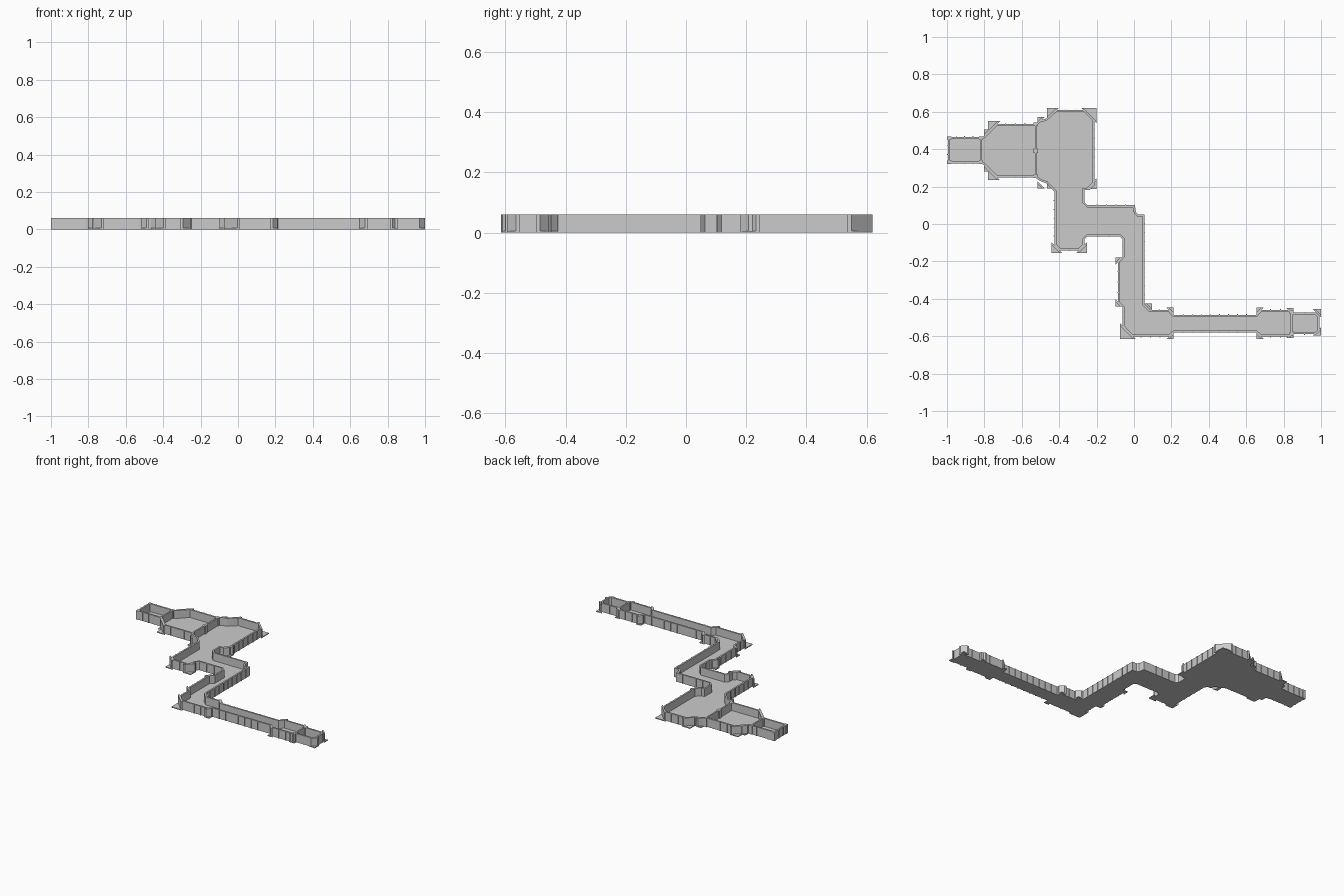
import bpy
import bmesh
from mathutils import Vector

FLOOR, TOP, HALF = 0.006, 0.06, 0.0055

# Wall centre line, clockwise from the west room
OUTLINE = [(-0.99, 0.33), (-0.99, 0.46), (-0.815, 0.46), (-0.80, 0.465), (-0.735, 0.53),
           (-0.53, 0.53), (-0.5, 0.55), (-0.47, 0.557), (-0.42, 0.603), (-0.262, 0.603),
           (-0.217, 0.558), (-0.217, 0.21), (-0.24, 0.187), (-0.27, 0.187), (-0.27, 0.115),
           (-0.25, 0.095), (0.0, 0.095), (0.005, 0.06), (0.02, 0.045), (0.05, 0.045),
           (0.05, -0.43), (0.085, -0.465), (0.187, -0.465), (0.212, -0.492), (0.653, -0.492),
           (0.678, -0.465), (0.835, -0.465), (0.85, -0.48), (0.97, -0.48), (0.985, -0.495),
           (0.985, -0.568), (0.97, -0.583), (0.85, -0.583), (0.835, -0.596), (0.678, -0.596),
           (0.653, -0.574), (0.212, -0.574), (0.187, -0.596), (-0.01, -0.596),
           (-0.055, -0.548), (-0.055, -0.445), (-0.08, -0.42), (-0.08, -0.2), (-0.055, -0.175),
           (-0.055, -0.08), (-0.075, -0.06), (-0.25, -0.06), (-0.27, -0.08), (-0.27, -0.11),
           (-0.295, -0.135), (-0.395, -0.135), (-0.42, -0.11), (-0.42, 0.175),
           (-0.465, 0.222), (-0.5, 0.235), (-0.53, 0.255), (-0.735, 0.255), (-0.80, 0.32),
           (-0.815, 0.33)]

# Floor tile corners left outside the diagonal walls: x, y, inward x, inward y, leg
CORNERS = [(-0.78, 0.55, 1, -1, .05), (-0.78, 0.235, 1, 1, .05),
           (-0.802, 0.505, 1, -1, .025), (-0.802, 0.28, 1, 1, .025),
           (-0.515, 0.572, 1, -1, .025), (-0.465, 0.62, 1, -1, .05),
           (-0.2, 0.62, -1, -1, .07), (-0.2, 0.187, -1, 1, .045),
           (-0.515, 0.19, 1, 1, .025), (-0.465, 0.19, 1, 1, .025),
           (-0.442, -0.155, 1, 1, .045), (-0.25, -0.155, -1, 1, .045),
           (-0.1, -0.18, 1, -1, .025), (-0.1, -0.44, 1, 1, .025),
           (-0.075, -0.615, 1, 1, .072), (0.095, -0.425, -1, -1, .027),
           (0.212, -0.447, -1, -1, .025), (0.212, -0.615, -1, 1, .025),
           (0.655, -0.447, 1, -1, .025), (0.655, -0.615, 1, 1, .025),
           (0.852, -0.45, -1, -1, .025), (0.852, -0.61, -1, 1, .025),
           (1.0, -0.455, -1, -1, .03), (1.0, -0.595, -1, 1, .03)]


def finish(name, bm):
    bmesh.ops.recalc_face_normals(bm, faces=bm.faces)
    mesh = bpy.data.meshes.new(name)
    bm.to_mesh(mesh)
    bm.free()
    obj = bpy.data.objects.new(name, mesh)
    bpy.context.collection.objects.link(obj)
    return obj


def prism(bm, pts, z0, z1):
    """Extrude a closed 2D polygon between two heights."""
    face = bm.faces.new([bm.verts.new((p[0], p[1], z0)) for p in pts])
    ext = bmesh.ops.extrude_face_region(bm, geom=[face], use_keep_orig=True)
    verts = [g for g in ext["geom"] if isinstance(g, bmesh.types.BMVert)]
    bmesh.ops.translate(bm, verts=verts, vec=(0, 0, z1 - z0))


def bar(bm, x0, y0, x1, y1, z0, z1):
    prism(bm, [(x0, y0), (x1, y0), (x1, y1), (x0, y1)], z0, z1)


def offset(pts, d):
    """Mitred offset of the outline, positive outwards."""
    out, n = [], len(pts)
    for i in range(n):
        p = Vector(pts[i])
        a = (p - Vector(pts[i - 1])).normalized()
        b = (Vector(pts[(i + 1) % n]) - p).normalized()
        na, nb = Vector((-a.y, a.x)), Vector((-b.y, b.x))
        out.append(p + (na + nb) * d / (1 + na.dot(nb)))
    return out


outer, inner = offset(OUTLINE, HALF), offset(OUTLINE, -HALF)

# Floor slab
bm = bmesh.new()
prism(bm, outer, 0, FLOOR)
finish("floor", bm)

# Perimeter walls as one mitred ring
bm = bmesh.new()
n = len(OUTLINE)
rings = [[bm.verts.new((p.x, p.y, z)) for p in ring]
         for ring, z in ((outer, FLOOR), (outer, TOP), (inner, TOP), (inner, FLOOR))]
for k in range(4):
    a, b = rings[k], rings[(k + 1) % 4]
    for i in range(n):
        j = (i + 1) % n
        bm.faces.new((a[i], a[j], b[j], b[i]))
finish("perimeter_wall", bm)

# Ribs at the panel joints of the long walls
bm = bmesh.new()
for i in range(n):
    a, b = outer[i], outer[(i + 1) % n]
    length = (b - a).length
    if length < 0.09:
        continue
    t = (b - a) / length
    out = Vector((-t.y, t.x))
    count = max(2, round(length / 0.05))
    for k in range(1, count):
        c = a + t * length * k / count
        prism(bm, [c - t * .002, c + t * .002, c + t * .002 + out * .004,
                   c - t * .002 + out * .004], 0, TOP)
finish("wall_ribs", bm)

# Triangular floor corners and the diagonal panels that overrun the walls
tiles, panels = bmesh.new(), bmesh.new()
for x, y, dx, dy, s in CORNERS:
    a, b, t = (x + dx * s, y), (x, y + dy * s), 0.013
    prism(tiles, [(x, y), a, b], 0, FLOOR)
    prism(panels, [a, (a[0] + dx * t, y), (x, b[1] + dy * t), b], 0, TOP)
finish("corner_tiles", tiles)
finish("diagonal_panels", panels)

# Dividing walls with door posts
bm = bmesh.new()
for x, y0, y1 in ((-0.818, 0.33, 0.46), (-0.525, 0.255, 0.53), (0.842, -0.59, -0.47)):
    bar(bm, x - .005, y0, x + .005, y1, FLOOR, TOP)
finish("dividing_walls", bm)

bm = bmesh.new()
bar(bm, -0.537, 0.38, -0.513, 0.404, FLOOR, TOP)
for x, y in ((-0.988, 0.33), (-0.988, 0.46), (-0.818, 0.33), (-0.818, 0.46),
             (-0.525, 0.255), (-0.525, 0.535), (0.842, -0.47), (0.842, -0.59)):
    bar(bm, x - .011, y - .009, x + .011, y + .009, 0, TOP)
finish("corner_posts", bm)
